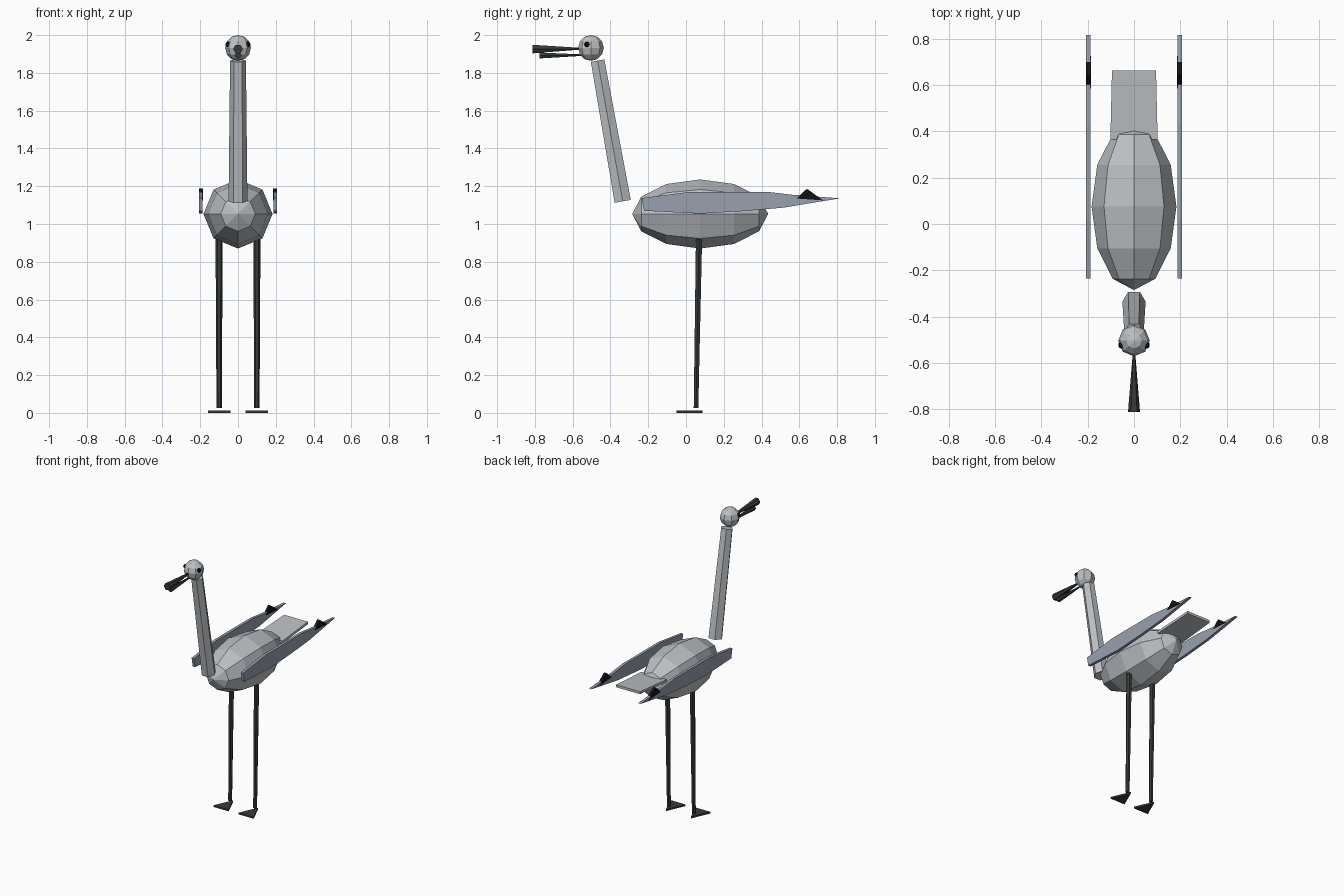
import bpy, bmesh, math
from mathutils import Vector, Matrix

if "Cube" in bpy.data.objects:
    bpy.data.objects.remove(bpy.data.objects["Cube"])


def material(name, rgb):
    m = bpy.data.materials.new(name)
    m.diffuse_color = (*rgb, 1)
    m.use_nodes = True
    m.node_tree.nodes["Principled BSDF"].inputs["Base Color"].default_value = m.diffuse_color
    return m


PALE = material("pale_grey", (0.50, 0.53, 0.55))
SLATE = material("slate_grey", (0.31, 0.36, 0.43))
DARK = material("dark_leg_grey", (0.035, 0.045, 0.042))
BLACK = material("black", (0.006, 0.006, 0.006))


def finish(name, bm, mat):
    bmesh.ops.recalc_face_normals(bm, faces=bm.faces[:])
    mesh = bpy.data.meshes.new(name)
    bm.to_mesh(mesh)
    bm.free()
    mesh.materials.append(mat)
    obj = bpy.data.objects.new(name, mesh)
    bpy.context.collection.objects.link(obj)
    return obj


def ball(name, centre, size, mat, segs=8, rings=6, along_y=False):
    """Faceted ellipsoid; its poles lie on z, or on y when along_y is set."""
    bm = bmesh.new()
    bmesh.ops.create_uvsphere(bm, u_segments=segs, v_segments=rings, radius=1)
    turn = Matrix.Rotation(math.pi / 2, 4, 'X') if along_y else Matrix()
    bm.transform(Matrix.Translation(centre) @ Matrix.Diagonal((*size, 1)) @ turn)
    return finish(name, bm, mat)


def rod(name, a, b, ra, rb, mat, sides=6):
    """Tapered prism from a to b, with corners pointing to +x and -x."""
    a, b = Vector(a), Vector(b)
    w = (b - a).normalized()
    u = Vector((1, 0, 0))
    v = w.cross(u)
    bm = bmesh.new()
    loops = []
    for p, r in ((a, ra), (b, rb)):
        angles = [2 * math.pi * i / sides for i in range(sides)]
        loops.append([bm.verts.new(p + r * (u * math.cos(t) + v * math.sin(t))) for t in angles])
    for i in range(sides):
        j = (i + 1) % sides
        bm.faces.new((loops[0][i], loops[0][j], loops[1][j], loops[1][i]))
    for loop in loops:
        bm.faces.new(loop)
    return finish(name, bm, mat)


def plate(name, outline, offset, mat):
    """Flat outline thickened along the given offset."""
    bm = bmesh.new()
    face = bm.faces.new([bm.verts.new(p) for p in outline])
    ext = bmesh.ops.extrude_face_region(bm, geom=[face])
    moved = [e for e in ext["geom"] if isinstance(e, bmesh.types.BMVert)]
    bmesh.ops.translate(bm, verts=moved, vec=offset)
    return finish(name, bm, mat)


# Body, neck and head
ball("body", (0, 0.075, 1.053), (0.183, 0.36, 0.183), PALE, along_y=True)
rod("neck", (0, -0.335, 1.12), (0, -0.468, 1.865), 0.05, 0.042, PALE)
ball("head", (0, -0.503, 1.932), (0.068, 0.068, 0.068), PALE)

# Beak halves widen towards the tip
rod("upper_beak", (0, -0.565, 1.928), (0, -0.812, 1.926), 0.006, 0.026, DARK)
rod("lower_beak", (0, -0.555, 1.894), (0, -0.775, 1.892), 0.005, 0.018, DARK)

# Tail slab, rising slightly to the rear
plate("tail", [(-0.102, 0.365, 1.095), (0.102, 0.365, 1.095),
               (0.095, 0.663, 1.118), (-0.095, 0.663, 1.118)], (0, 0, 0.018), PALE)

WING = [(-0.235, 1.137), (-0.222, 1.07), (0.075, 1.055), (0.3, 1.068), (0.52, 1.087),
        (0.815, 1.136), (0.56, 1.155), (0.434, 1.17), (0.02, 1.17)]
TIP = [(0.585, 1.135), (0.725, 1.125), (0.64, 1.187)]

for side, s in (("left", -1), ("right", 1)):
    # Wing with a dark feather point on its upper edge
    plate(f"{side}_wing", [(s * 0.187, y, z) for y, z in WING], (s * 0.02, 0, 0), SLATE)
    plate(f"{side}_wing_feather", [(s * 0.186, y, z) for y, z in TIP], (s * 0.0215, 0, 0), BLACK)
    # Leg and flat foot
    rod(f"{side}_leg", (s * 0.1, 0.053, 0.025), (s * 0.1, 0.069, 0.93), 0.014, 0.019, DARK)
    plate(f"{side}_foot", [(s * 0.1 - 0.06, -0.05, 0), (s * 0.1 + 0.06, -0.05, 0),
                           (s * 0.1, 0.087, 0)], (0, 0, 0.012), DARK)
    # Eye
    ball(f"{side}_eye", (s * 0.053, -0.523, 1.95), (0.016, 0.016, 0.016), BLACK, 6, 4)
